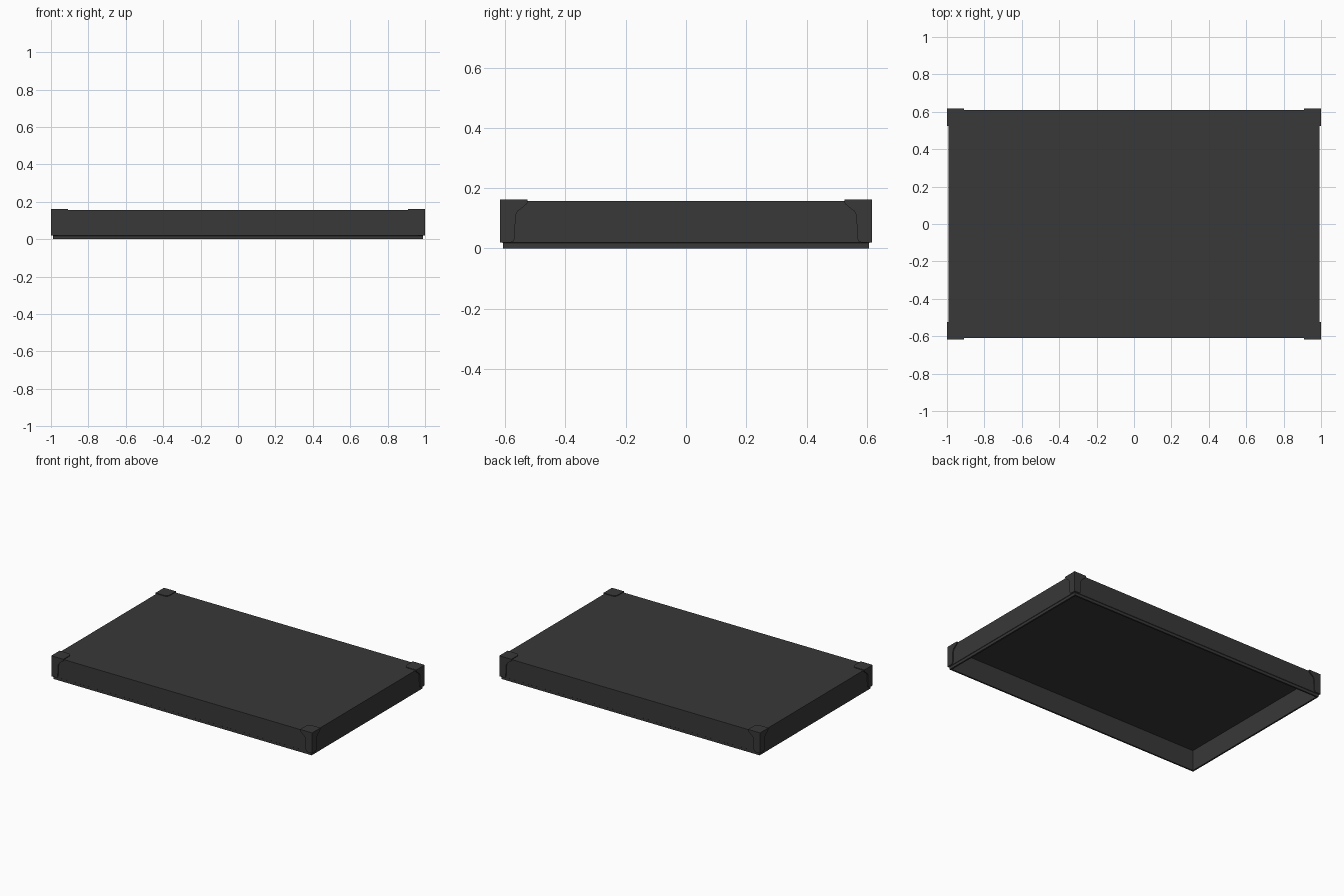
import bpy, bmesh

if "Cube" in bpy.data.objects:
    bpy.data.objects.remove(bpy.data.objects["Cube"])

HX, HY = 0.993, 0.610      # half size of the lid
CX, CY = 1.0, 0.617        # half size over the corner guards
TOP, LID_TOP = 0.162, 0.157


def finish(name, bm):
    bmesh.ops.remove_doubles(bm, verts=bm.verts, dist=1e-6)
    bmesh.ops.recalc_face_normals(bm, faces=bm.faces)
    me = bpy.data.meshes.new(name)
    bm.to_mesh(me)
    bm.free()
    ob = bpy.data.objects.new(name, me)
    bpy.context.collection.objects.link(ob)
    me.materials.append(dark)
    return ob


dark = bpy.data.materials.new("dark_grey")
dark.diffuse_color = (0.04, 0.04, 0.04, 1)
dark.use_nodes = True
dark.node_tree.nodes["Principled BSDF"].inputs["Base Color"].default_value = dark.diffuse_color

# Hollow lid: rectangular rings running outside top -> lower lip -> inside top
bm = bmesh.new()
rings = []
for inset, z in [(0, LID_TOP), (0, 0.02), (0.003, 0.018), (0.003, 0),
                 (0.014, 0), (0.014, 0.142)]:
    x, y = HX - inset, HY - inset
    rings.append([bm.verts.new((a * x, b * y, z))
                  for a, b in [(-1, -1), (1, -1), (1, 1), (-1, 1)]])
for r, s in zip(rings, rings[1:]):
    for i in range(4):
        j = (i + 1) % 4
        bm.faces.new((r[i], r[j], s[j], s[i]))
bm.faces.new(rings[0])
bm.faces.new(rings[-1])
finish("lid_shell", bm)

# Corner guard profiles: (distance from the corner, height) and the top plate
SIDE = [(0, TOP), (0.092, TOP), (0.092, 0.153), (0.088, 0.147), (0.070, 0.132),
        (0.059, 0.124), (0.053, 0.112), (0.051, 0.095), (0.049, 0.035),
        (0.045, 0.024), (0.036, 0.02), (0, 0.02)]
PLATE = [(0, 0), (0.092, 0), (0.092, 0.070), (0.087, 0.083), (0.083, 0.087),
         (0.070, 0.092), (0, 0.092)]
T = 0.009


def prism(bm, pts_a, pts_b):
    a = [bm.verts.new(p) for p in pts_a]
    b = [bm.verts.new(p) for p in pts_b]
    bm.faces.new(a)
    bm.faces.new(b)
    for i in range(len(a)):
        j = (i + 1) % len(a)
        bm.faces.new((a[i], a[j], b[j], b[i]))


for sx, xname in [(-1, "left"), (1, "right")]:
    for sy, yname in [(-1, "front"), (1, "back")]:
        bm = bmesh.new()

        def at(u, v, z):
            return (sx * (CX - u), sy * (CY - v), z)

        # two side flanges and the top plate
        prism(bm, [at(d, 0, z) for d, z in SIDE], [at(d, T, z) for d, z in SIDE])
        prism(bm, [at(0, d, z) for d, z in SIDE], [at(T, d, z) for d, z in SIDE])
        prism(bm, [at(u, v, TOP) for u, v in PLATE],
              [at(u, v, LID_TOP - 0.002) for u, v in PLATE])
        finish(f"corner_guard_{yname}_{xname}", bm)
